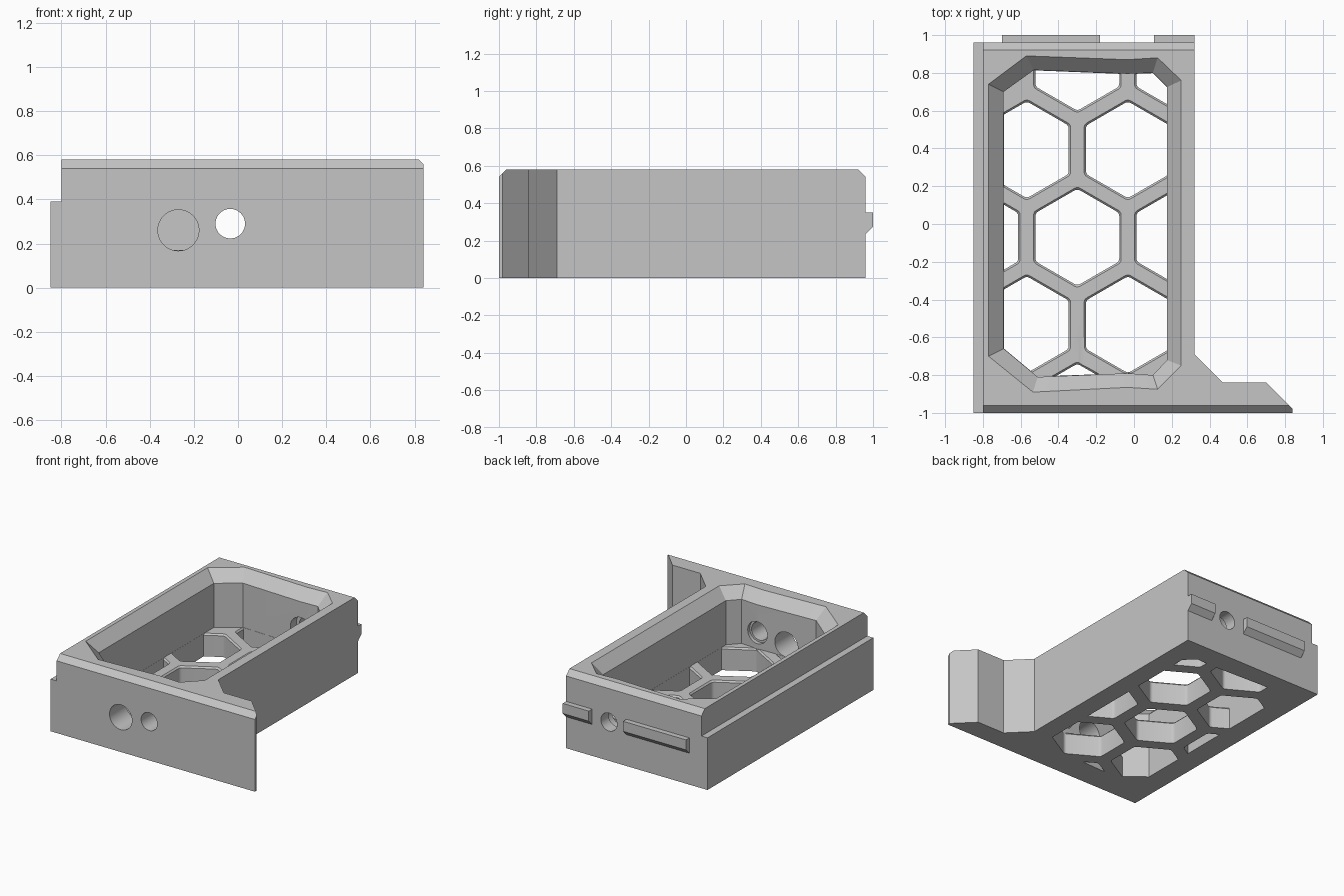
import bpy, bmesh, math
from mathutils import Vector

cube = bpy.data.objects.get("Cube")
if cube:
    bpy.data.objects.remove(cube, do_unlink=True)

grey = bpy.data.materials.new("plain grey")
grey.use_nodes = True
grey.diffuse_color = (0.56, 0.56, 0.56, 1)
grey.node_tree.nodes["Principled BSDF"].inputs["Base Color"].default_value = (0.56, 0.56, 0.56, 1)

FLOOR, RIM, TOP = 0.17, 0.50, 0.58


def loft(name, stacks):
    """Closed solids; each stack is a list of matching point rings."""
    bm = bmesh.new()
    for rings in stacks:
        rows = [[bm.verts.new(p) for p in ring] for ring in rings]
        n = len(rows[0])
        for low, high in zip(rows, rows[1:]):
            for i in range(n):
                j = (i + 1) % n
                bm.faces.new((low[i], low[j], high[j], high[i]))
        bm.faces.new(rows[0][::-1])
        bm.faces.new(rows[-1])
    bmesh.ops.recalc_face_normals(bm, faces=bm.faces)
    mesh = bpy.data.meshes.new(name)
    bm.to_mesh(mesh)
    bm.free()
    obj = bpy.data.objects.new(name, mesh)
    bpy.context.collection.objects.link(obj)
    mesh.materials.append(grey)
    return obj


def at_z(plan, z):
    return [(x, y, z) for x, y in plan]


def along_x(name, profile, x0, x1):
    return loft(name, [[[(x, y, z) for y, z in profile] for x in (x0, x1)]])


def combine(target, tool, operation):
    """Apply a boolean and discard the tool."""
    mod = target.modifiers.new("cut", "BOOLEAN")
    mod.operation, mod.solver, mod.object = operation, "EXACT", tool
    bpy.context.view_layer.update()
    bpy.context.view_layer.objects.active = target
    bpy.ops.object.modifier_apply(modifier=mod.name)
    bpy.data.objects.remove(tool, do_unlink=True)


def cylinder_y(x, z, r, y0, y1, sides=40):
    turn = [2 * math.pi * i / sides for i in range(sides)]
    return loft("bore", [[[(x + r * math.cos(a), y, z + r * math.sin(a)) for a in turn]
                          for y in (y0, y1)]])


def hexagon(cx, cy, apothem, z, r=0.03):
    """Pointed-top hexagon with rounded corners."""
    points = []
    for k in range(6):
        corner = (apothem - r) / math.cos(math.pi / 6)
        a = math.radians(30 + 60 * k)
        for d in (-30, -10, 10, 30):
            b = a + math.radians(d)
            points.append((cx + corner * math.cos(a) + r * math.cos(b),
                           cy + corner * math.sin(a) + r * math.sin(b), z))
    return points


# Body: plan with flared front flange, trimmed by the chamfered side profile
plan = [(-0.85, -1.1), (0.84, -1.1), (0.84, -0.98), (0.70, -0.84), (0.47, -0.84),
        (0.32, -0.69), (0.32, 1.1), (-0.85, 1.1)]
body = loft("drawer_body", [[at_z(plan, -0.1), at_z(plan, 0.7)]])
side = [(-1, 0), (0.96, 0), (0.96, 0.54), (0.92, TOP), (-0.96, TOP), (-1, 0.54)]
combine(body, along_x("side_profile", side, -1, 1), "INTERSECT")

# Long step down the right edge
step = [(-1.2, 0.39), (1.2, 0.39), (1.2, 0.8), (-1.2, 0.8)]
combine(body, along_x("step", step, -1, -0.80), "DIFFERENCE")

# Pocket with a sloping rim
outer = [(-0.77, 0.74), (-0.57, 0.89), (-0.035, 0.87), (0.125, 0.88), (0.25, 0.76),
         (0.25, -0.75), (0.125, -0.875), (-0.035, -0.865), (-0.535, -0.89), (-0.77, -0.70)]
inner = [(-0.69, 0.70), (-0.53, 0.815), (-0.035, 0.795), (0.10, 0.80), (0.175, 0.725),
         (0.175, -0.72), (0.10, -0.80), (-0.035, -0.79), (-0.51, -0.81), (-0.69, -0.66)]
pocket = loft("pocket", [[at_z(inner, FLOOR), at_z(inner, RIM), at_z(outer, TOP), at_z(outer, 0.7)]])
combine(body, pocket, "DIFFERENCE")

# Honeycomb openings, clipped to the pocket outline
pitch, row = 0.535, 0.463
centres = []
for j in range(-2, 3):
    for i in range(-1, 2):
        x = -0.30 + pitch * (i + (0.5 if j % 2 else 0))
        if not (j in (-2, 2) and i == -1) and x < 0.4:
            centres.append((x, -0.07 + row * j))
holes = loft("honeycomb", [[hexagon(x, y, 0.222, -0.1), hexagon(x, y, 0.222, FLOOR - 0.012),
                            hexagon(x, y, 0.232, FLOOR), hexagon(x, y, 0.232, FLOOR + 0.05)]
                           for x, y in centres])
middle = Vector((-0.26, 0))
clip = [tuple(middle + (Vector(p) - middle) * 0.998) for p in inner]
combine(holes, loft("clip", [[at_z(clip, -0.2), at_z(clip, 0.3)]]), "INTERSECT")
combine(body, holes, "DIFFERENCE")

# Bores through the end walls, with wider recesses on the inside
for x, z, r, y0, y1 in [(-0.27, 0.26, 0.093, -1.1, -0.6),
                        (-0.035, 0.29, 0.067, -1.1, 1.1),
                        (-0.035, 0.29, 0.092, 0.6, 0.87),
                        (-0.035, 0.29, 0.082, -0.82, -0.6)]:
    combine(body, cylinder_y(x, z, r, y0, y1), "DIFFERENCE")

# Catch ridges on the back wall
ridge = [(0.95, 0.225), (0.96, 0.235), (1.0, 0.275), (1.0, 0.35), (0.95, 0.35)]
ridges = [along_x("right_catch", ridge, -0.70, -0.18),
          along_x("left_catch", ridge, 0.105, 0.32)]

# Smooth bores, crisp edges elsewhere
bpy.ops.object.select_all(action="DESELECT")
body.select_set(True)
bpy.context.view_layer.objects.active = body
bpy.ops.object.shade_smooth_by_angle(angle=math.radians(25))
